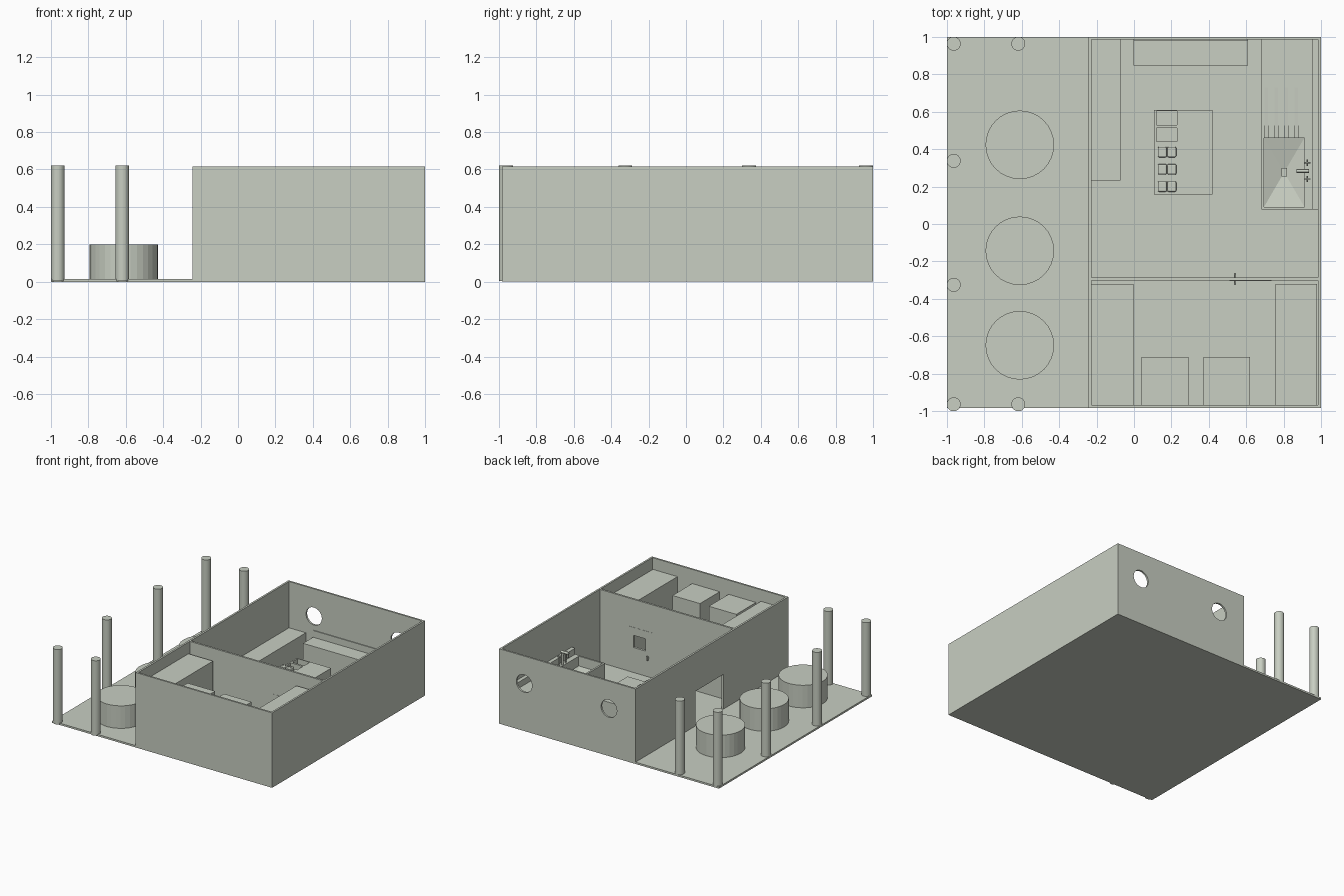
import bpy, bmesh, math
from mathutils import Vector

if "Cube" in bpy.data.objects:
    bpy.data.objects.remove(bpy.data.objects["Cube"])

mat = bpy.data.materials.new("pale_grey_green")
mat.diffuse_color = (0.58, 0.62, 0.54, 1)
mat.use_nodes = True
mat.node_tree.nodes["Principled BSDF"].inputs["Base Color"].default_value = mat.diffuse_color
F = 0.015  # floor top


def finish(name, bm):
    bmesh.ops.recalc_face_normals(bm, faces=bm.faces)
    me = bpy.data.meshes.new(name)
    bm.to_mesh(me)
    bm.free()
    ob = bpy.data.objects.new(name, me)
    bpy.context.collection.objects.link(ob)
    me.materials.append(mat)
    return ob


def add_box(bm, x0, x1, y0, y1, z0, z1):
    vs = bmesh.ops.create_cube(bm, size=1)["verts"]
    for v in vs:
        v.co = Vector(((x0 + x1) / 2 + v.co.x * (x1 - x0),
                       (y0 + y1) / 2 + v.co.y * (y1 - y0),
                       (z0 + z1) / 2 + v.co.z * (z1 - z0)))


def box(name, *dims):
    bm = bmesh.new()
    add_box(bm, *dims)
    return finish(name, bm)


def cyl(name, a, b, r, n=32):
    """Cylinder from point a to point b."""
    a, b = Vector(a), Vector(b)
    bm = bmesh.new()
    bmesh.ops.create_cone(bm, cap_ends=True, segments=n, radius1=r, radius2=r,
                          depth=(b - a).length)
    q = (b - a).to_track_quat('Z', 'Y')
    for v in bm.verts:
        v.co = q @ v.co + (a + b) / 2
    ob = finish(name, bm)
    bpy.context.view_layer.objects.active = ob
    bpy.ops.object.select_all(action='DESELECT')
    ob.select_set(True)
    bpy.ops.object.shade_smooth_by_angle(angle=math.radians(8 if n < 40 else 30))
    return ob


def cut(ob, *cutters):
    for c in cutters:
        m = ob.modifiers.new("cut", 'BOOLEAN')
        m.operation, m.solver, m.object = 'DIFFERENCE', 'EXACT', c
        bpy.context.view_layer.update()
        bpy.context.view_layer.objects.active = ob
        bpy.ops.object.modifier_apply(modifier=m.name)
        bpy.data.objects.remove(c)


# floor slab
box("floor_slab", -1, 0.998, -0.983, 1, 0, F)

# walls: a block hollowed into two rooms, with doorway and round windows
walls = box("walls", -0.242, 0.998, -0.983, 1, 0.002, 0.615)
cut(walls,
    box("back_room", -0.226, 0.983, -0.286, 0.985, F, 1),
    box("front_room", -0.226, 0.983, -0.968, -0.302, F, 1),
    box("doorway", -0.3, -0.2, -0.14, 0.225, F, 0.3),
    box("hatch", 0.565, 0.675, -0.4, -0.2, 0.22, 0.32),
    cyl("window_a", (0, 0.9, 0.39), (0, 1.1, 0.39), 0.072),
    cyl("window_b", (0.77, 0.9, 0.39), (0.77, 1.1, 0.39), 0.072))

# inner door leaf with window and knobs
door = box("inner_door", 0.51, 0.735, -0.3035, -0.2845, F, 0.385)
cut(door, box("hatch", 0.565, 0.675, -0.4, -0.2, 0.22, 0.32))
cyl("door_handle_spindle", (0.54, -0.325, 0.17), (0.54, -0.263, 0.17), 0.005, 12)
for y in (-0.325, -0.273):
    box("door_handle", 0.534, 0.546, y, y + 0.01, 0.155, 0.19)

# terrace columns and round tables
for x, y in ((-0.963, -0.963), (-0.963, -0.325), (-0.963, 0.337), (-0.963, 0.963),
             (-0.618, -0.963), (-0.618, 0.963)):
    cyl("column", (x, y, 0.005), (x, y, 0.62), 0.037)
for y in (0.423, -0.143, -0.648):
    cyl("round_table", (-0.61, y, 0.01), (-0.61, y, 0.2), 0.183)

# store room units
box("tall_unit_left", -0.226, -0.003, -0.968, -0.32, F, 0.52)
box("tall_unit_right", 0.755, 0.978, -0.968, -0.32, F, 0.52)
for x in (0.04, 0.37):
    box("freezer", x, x + 0.25, -0.966, -0.71, F, 0.5)

# kitchen counters
box("side_counter", -0.226, -0.073, 0.232, 0.985, F, 0.235)
box("back_counter", -0.003, 0.61, 0.847, 0.985, F, 0.22)
box("back_upstand", -0.003, 0.61, 0.978, 0.986, F, 0.275)

# sink counter with hopper-shaped basin and drain grooves
CT = 0.23
sink = box("sink_counter", 0.68, 0.983, 0.078, 0.985, F, CT)
bm = bmesh.new()
for z in (0.3, 0.15):
    for x in (0.695, 0.91):
        for y in (0.092, 0.46):
            bm.verts.new((x, y, z))
bm.verts.new((0.802, 0.276, 0.11))
bmesh.ops.convex_hull(bm, input=bm.verts)
cut(sink, finish("basin", bm))
for x in (0.707, 0.76, 0.813, 0.867):
    # sloping groove: a wedge falling toward the basin
    g = box("groove", x - 0.01, x + 0.01, 0.44, 0.73, CT - 0.001, CT + 0.05)
    for v in g.data.vertices:
        if v.co.y < 0.5 and v.co.z < CT + 0.01:
            v.co.z -= 0.01
    cut(sink, g)
box("sink_upstand", 0.952, 0.984, 0.078, 0.985, F, 0.28)
box("drain", 0.787, 0.817, 0.255, 0.3, 0.108, 0.125)

# tap with two cross handles
cyl("tap_stem", (0.925, 0.283, CT), (0.925, 0.283, 0.335), 0.009, 16)
cyl("tap_spout", (0.935, 0.283, 0.335), (0.868, 0.283, 0.335), 0.01, 16)
cyl("tap_outlet", (0.876, 0.283, 0.335), (0.876, 0.283, 0.3), 0.008, 16)
for y in (0.24, 0.327):
    cyl("valve_stem", (0.925, y, CT), (0.925, y, 0.315), 0.005, 12)
    cyl("valve_cross_x", (0.908, y, 0.315), (0.942, y, 0.315), 0.0035, 8)
    cyl("valve_cross_y", (0.925, y - 0.017, 0.315), (0.925, y + 0.017, 0.315), 0.0035, 8)

# island with trays and small paired baskets
IT = 0.22
island = box("island", 0.108, 0.42, 0.158, 0.61, F, IT)
for y in (0.53, 0.44):
    cut(island, box("tray", 0.12, 0.23, y, y + 0.073, IT - 0.05, IT + 0.05))
for y in (0.172, 0.264, 0.356):
    for x in (0.127, 0.178):
        b = box("basket", x, x + 0.048, y, y + 0.056, IT, IT + 0.035)
        m = b.modifiers.new("round", 'BEVEL')
        m.width, m.segments = 0.007, 2
        for dx in (0.014, 0.034):
            cyl("basket_peg", (x + dx, y + 0.028, IT + 0.03),
                (x + dx, y + 0.028, IT + 0.042), 0.004, 8)
